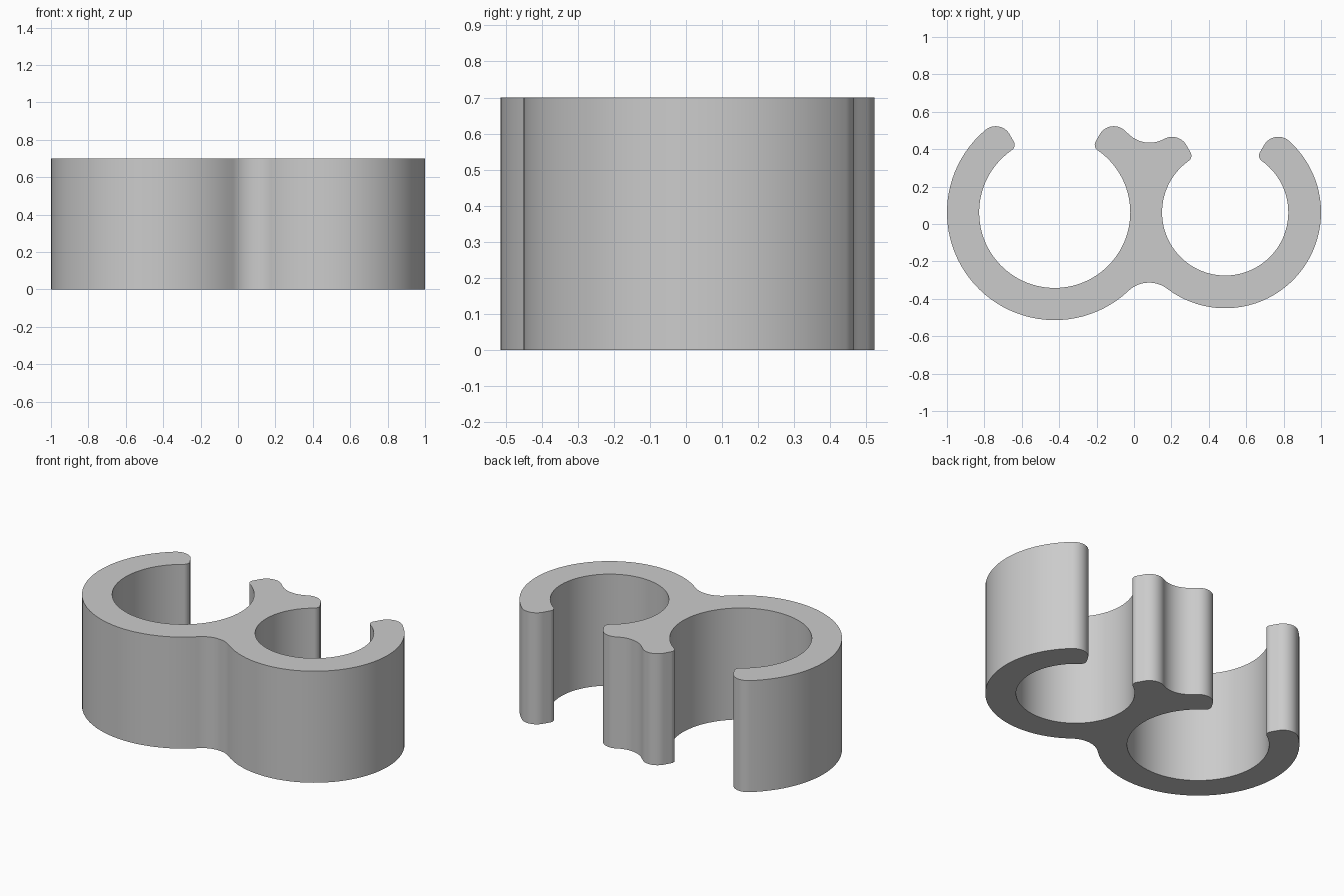
import bpy, bmesh
from math import sin, cos, asin, atan2, degrees, radians, ceil
from mathutils import Vector

cube = bpy.data.objects.get("Cube")
if cube:
    bpy.data.objects.remove(cube, do_unlink=True)

HEIGHT = 0.70
HALF_GAP = 30        # half opening angle of each ring
LIP = 0.035          # inner rounding of the tips
FILLET = 0.16        # blend between the rings

# Ring: centre, outer radius, inner radius
big = (Vector((-0.424, 0.062)), 0.576, 0.404)
small = (Vector((0.4875, 0.062)), 0.5125, 0.3375)


def arc(centre, radius, a0, a1):
    n = max(4, ceil(abs(a1 - a0) / 4))
    angles = [radians(a0 + (a1 - a0) * i / n) for i in range(n + 1)]
    return [centre + radius * Vector((cos(a), sin(a))) for a in angles]


def heading(a, b):
    return degrees(atan2(b.y - a.y, b.x - a.x))


def meet(c1, r1, c2, r2):
    """Point at r1 from c1 and r2 from c2, left of the line c1 to c2."""
    d = c2 - c1
    along = (d.length_squared + r1 * r1 - r2 * r2) / (2 * d.length)
    u = d.normalized()
    return c1 + u * along + Vector((-u.y, u.x)) * (r1 * r1 - along * along) ** 0.5


def tip_values(ring):
    """Tip radius, angle of the tip circle, angle of the inner lip."""
    _, outer, inner = ring
    q = (outer - inner) / 2
    a = 90 - HALF_GAP - degrees(asin(q / (outer - q)))
    b = 90 - HALF_GAP - degrees(asin(LIP / (inner + LIP)))
    return q, a, b


def tip(ring, side, start=None):
    """Rounded end of a ring; side 1 runs outer to inner, -1 inner to outer."""
    c, outer, inner = ring
    q, a, b = tip_values(ring)
    face = 180 - HALF_GAP
    pts = arc(arc(c, outer - q, a, a)[0], q, a if start is None else start, face)
    pts += arc(arc(c, inner + LIP, b, b)[0], LIP, face, b + 180)
    if side < 0:
        pts = [Vector((2 * c.x - p.x, p.y)) for p in reversed(pts)]
    return pts


def bore(ring):
    b = tip_values(ring)[2]
    return arc(ring[0], ring[2], b, -180 - b)


# Fillet circles below and above the joint of the rings
lc, lr, _ = big
rc, rr, _ = small
under = meet(rc, rr + FILLET, lc, lr + FILLET)
q, a, _ = tip_values(small)
tip_centre = arc(rc, rr - q, 180 - a, 180 - a)[0]
valley = meet(lc, lr + FILLET, tip_centre, q + FILLET)

# One continuous outline
outline = arc(lc, lr, 180 - tip_values(big)[1], heading(lc, under) + 360)
outline += arc(under, FILLET, heading(under, lc), heading(under, rc))
outline += arc(rc, rr, heading(rc, under), a)
outline += tip(small, 1) + bore(small)
outline += tip(small, -1, 180 - heading(tip_centre, valley))
outline += arc(valley, FILLET, heading(valley, tip_centre), heading(valley, lc))
outline += tip(big, 1) + bore(big) + tip(big, -1)

# Drop coincident neighbours
clean = [p for i, p in enumerate(outline) if (p - outline[i - 1]).length > 0.0005]

# Extrude the outline
bm = bmesh.new()
base = bm.faces.new([bm.verts.new((p.x, p.y, 0)) for p in clean])
top = bmesh.ops.extrude_face_region(bm, geom=[base], use_keep_orig=True)
bmesh.ops.translate(bm, vec=(0, 0, HEIGHT),
                    verts=[v for v in top["geom"] if isinstance(v, bmesh.types.BMVert)])
bmesh.ops.recalc_face_normals(bm, faces=bm.faces)
mesh = bpy.data.meshes.new("double_clip")
bm.to_mesh(mesh)
bm.free()

clip = bpy.data.objects.new("double_clip", mesh)
bpy.context.collection.objects.link(clip)

# Plain grey material
grey = bpy.data.materials.new("light_grey")
grey.use_nodes = True
colour = (0.6, 0.6, 0.6, 1)
grey.diffuse_color = colour
grey.node_tree.nodes["Principled BSDF"].inputs["Base Color"].default_value = colour
mesh.materials.append(grey)

# Smooth walls, crisp rims
bpy.ops.object.select_all(action="DESELECT")
clip.select_set(True)
bpy.context.view_layer.objects.active = clip
bpy.ops.object.shade_smooth_by_angle(angle=radians(35))
